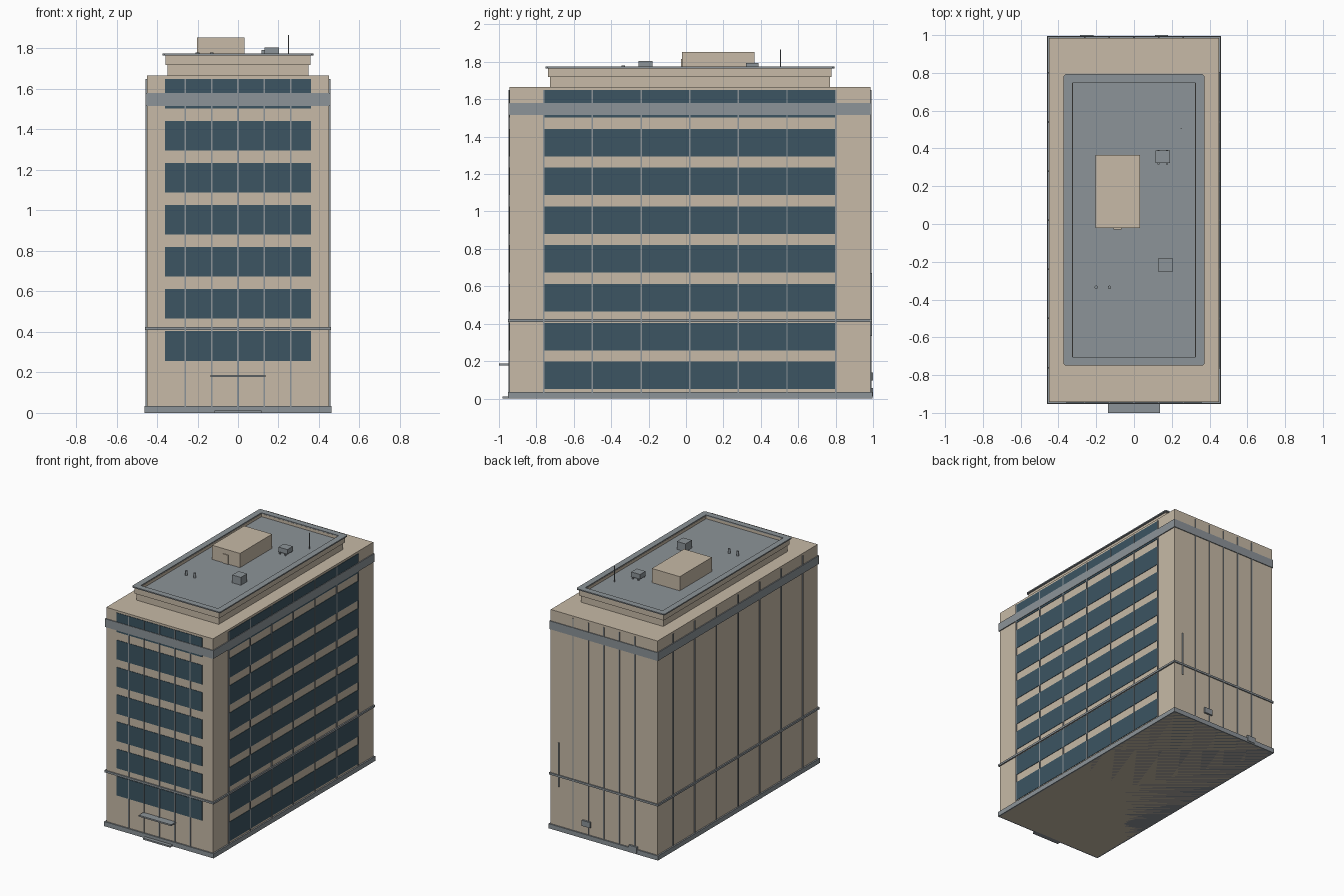
import bpy, bmesh

if "Cube" in bpy.data.objects:
    bpy.data.objects.remove(bpy.data.objects["Cube"])

def mat(name, rgb):
    m = bpy.data.materials.new(name)
    m.diffuse_color = (*rgb, 1)
    m.use_nodes = True
    m.node_tree.nodes["Principled BSDF"].inputs["Base Color"].default_value = m.diffuse_color
    return m

BEIGE = mat("beige stone", (0.57, 0.49, 0.385))
GREY = mat("grey metal", (0.265, 0.295, 0.315))
GLASS = mat("blue glass", (0.045, 0.09, 0.122))

def finish(name, bm, m):
    bmesh.ops.recalc_face_normals(bm, faces=bm.faces)
    me = bpy.data.meshes.new(name)
    bm.to_mesh(me)
    bm.free()
    me.materials.append(m)
    ob = bpy.data.objects.new(name, me)
    bpy.context.collection.objects.link(ob)
    return ob

def add_box(bm, x0, x1, y0, y1, z0, z1):
    vs = bmesh.ops.create_cube(bm, size=1)["verts"]
    for v in vs:
        v.co = (x1 if v.co.x > 0 else x0, y1 if v.co.y > 0 else y0, z1 if v.co.z > 0 else z0)

def boxes(name, m, *dims):
    bm = bmesh.new()
    for d in dims:
        add_box(bm, *d)
    return finish(name, bm, m)

def ring(name, m, x0, x1, y0, y1, z0, z1, w, cut=0.0):
    """Rectangular frame of width w, outer corners chamfered by cut."""
    def loop(a, b, c, d, k):
        return [(a + k, c), (b - k, c), (b, c + k), (b, d - k),
                (b - k, d), (a + k, d), (a, d - k), (a, c + k)]
    outer = loop(x0, x1, y0, y1, cut)
    inner = loop(x0 + w, x1 - w, y0 + w, y1 - w, 0.001)
    bm = bmesh.new()
    rows = [[bm.verts.new((x, y, z)) for x, y in pts]
            for pts, z in ((outer, z0), (outer, z1), (inner, z1), (inner, z0))]
    for r in range(4):
        a, b = rows[r], rows[(r + 1) % 4]
        for i in range(8):
            j = (i + 1) % 8
            bm.faces.new((a[i], a[j], b[j], b[i]))
    return finish(name, bm, m)

def cylinders(name, m, r, z0, z1, pts, n=12):
    bm = bmesh.new()
    for x, y in pts:
        vs = bmesh.ops.create_cone(bm, cap_ends=True, segments=n, radius1=r, radius2=r, depth=z1 - z0)["verts"]
        bmesh.ops.translate(bm, vec=(x, y, (z0 + z1) / 2), verts=vs)
    return finish(name, bm, m)

X, YF, YB, TOP = 0.45, -0.943, 0.986, 1.666

# main volume and horizontal bands
boxes("main_block", BEIGE, (-X, X, YF, YB, 0, TOP))
boxes("plinth", GREY, (-0.461, 0.461, -0.953, 0.996, 0, 0.035))
boxes("lower_belt", GREY, (-0.46, 0.46, -0.952, 0.994, 0.41, 0.425))
boxes("upper_band", GREY, (-0.457, 0.457, -0.95, 0.992, 1.517, 1.58))

# window strips: eight floors on the right, seven on the front
rows = [(0.05 + 0.2075 * k, 0.197 + 0.2075 * k) for k in range(8)]
boxes("right_windows", GLASS, *[(X - 0.002, X + 0.003, -0.76, 0.80, a, b) for a, b in rows])
boxes("front_windows", GLASS, *[(-0.36, 0.36, YF - 0.003, YF + 0.002, a, b) for a, b in rows[1:]])

# vertical ribs on all four sides
t = 0.004
ys = [-0.76 + 0.26 * i for i in range(7)]
xs = [0.13 * i for i in range(-2, 3)]
for side, s in (("right", 1), ("left", -1)):
    lo, hi = sorted((s * (X - 0.002), s * (X + 0.006)))
    boxes(side + "_ribs", GREY, *[(lo, hi, y - t, y + t, 0.03, 1.65) for y in ys])
boxes("front_ribs", GREY, *[(x - t, x + t, YF - 0.006, YF + 0.002, 0.03, 1.65) for x in xs])
boxes("back_ribs", GREY, *[(x - t, x + t, YB - 0.002, YB + 0.005, 0.03, 1.65) for x in xs])

# entrance
boxes("canopy", GREY, (-0.137, 0.137, -1.0, YF, 0.177, 0.188))
boxes("entrance_step", GREY, (-0.115, 0.115, -0.98, YF, 0, 0.012))

# back wall fittings
cylinders("back_pipe", GREY, 0.005, 0.335, 0.67, [(0.38, 0.99)])
boxes("back_utility_boxes", GREY, (0.11, 0.18, YB, 1.0, 0.095, 0.138),
      (-0.285, -0.215, YB, 1.0, 0.01, 0.055))

# set-back roof storey with recessed deck
ring("roof_wall_lower", BEIGE, -0.347, 0.347, -0.727, 0.769, TOP - 0.002, 1.718, 0.025)
ring("roof_wall_upper", BEIGE, -0.357, 0.357, -0.738, 0.779, 1.718, 1.766, 0.033)
ring("roof_coping", GREY, -0.372, 0.372, -0.75, 0.793, 1.765, 1.774, 0.046, 0.01)
DECK = 1.745
boxes("roof_deck", GREY, (-0.33, 0.33, -0.71, 0.75, 1.72, DECK))

# roof hut with door
boxes("roof_hut", BEIGE, (-0.203, 0.032, -0.022, 0.365, DECK, 1.853))
boxes("roof_hut_door", BEIGE, (-0.108, -0.066, -0.028, -0.02, DECK, 1.815))

# roof equipment
boxes("air_unit_front", GREY, (0.13, 0.203, -0.255, -0.18, DECK, 1.805))
boxes("air_unit_back", GREY, (0.115, 0.19, 0.322, 0.388, DECK + 0.012, 1.793),
      *[(x, x + 0.01, y, y + 0.01, DECK, DECK + 0.014)
        for x in (0.125, 0.17) for y in (0.315, 0.383)])
cylinders("vent_pipes", GREY, 0.009, DECK, 1.78, [(-0.2, -0.335), (-0.13, -0.335)])
cylinders("antenna", GREY, 0.003, DECK, 1.867, [(0.25, 0.505)], 8)
